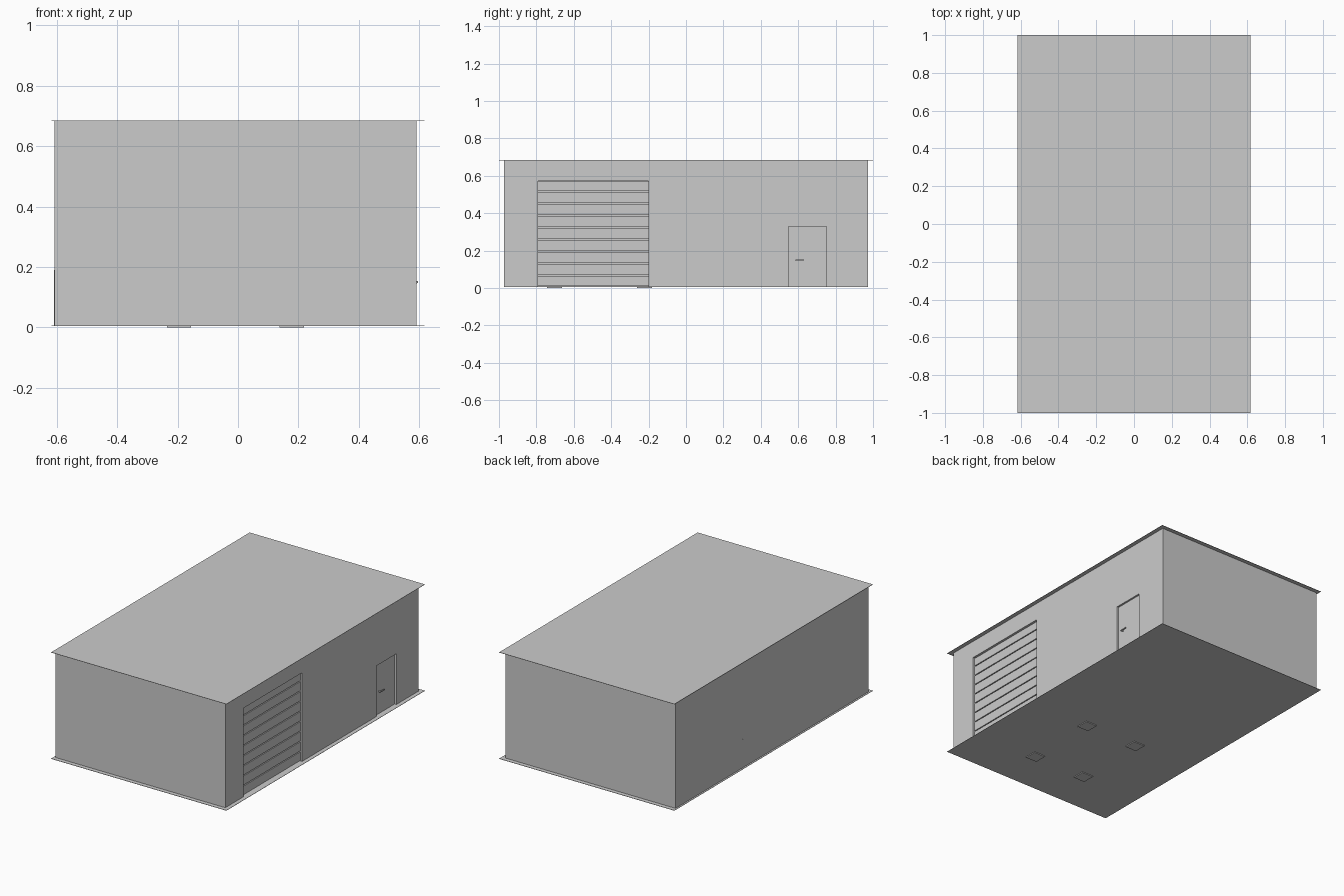
import bpy, bmesh

if "Cube" in bpy.data.objects:
    bpy.data.objects.remove(bpy.data.objects["Cube"])

X0, X1 = -0.607, 0.592      # wall extents
Y0, Y1 = -0.973, 0.973
Z0, Z1 = 0.007, 0.684
RECESS = 0.012

grey = bpy.data.materials.new("light_grey")
grey.diffuse_color = (0.6, 0.6, 0.6, 1)
grey.use_nodes = True
grey.node_tree.nodes["Principled BSDF"].inputs["Base Color"].default_value = grey.diffuse_color


def finish(name, bm):
    me = bpy.data.meshes.new(name)
    bm.to_mesh(me)
    bm.free()
    me.materials.append(grey)
    ob = bpy.data.objects.new(name, me)
    bpy.context.collection.objects.link(ob)
    return ob


def box(name, x0, x1, y0, y1, z0, z1):
    bm = bmesh.new()
    bmesh.ops.create_cube(bm, size=1)
    for v in bm.verts:
        v.co = (x0 + (v.co.x + 0.5) * (x1 - x0),
                y0 + (v.co.y + 0.5) * (y1 - y0),
                z0 + (v.co.z + 0.5) * (z1 - z0))
    return finish(name, bm)


def quad(bm, *pts):
    bm.faces.new([bm.verts.new(p) for p in pts])


def wall_y(bm, x, y0, y1, z0, z1):
    """Rectangle facing +x."""
    quad(bm, (x, y0, z0), (x, y1, z0), (x, y1, z1), (x, y0, z1))


# Floor and roof plates overhang the walls
box("floor_plate", -0.618, 0.618, -1, 1, 0.005, Z0)
box("roof_plate", -0.618, 0.618, -1, 1, Z1 - 0.001, Z1 + 0.001)

# Plain front, back and left walls
bm = bmesh.new()
quad(bm, (X0, Y0, Z0), (X1, Y0, Z0), (X1, Y0, Z1), (X0, Y0, Z1))
quad(bm, (X1, Y1, Z0), (X0, Y1, Z0), (X0, Y1, Z1), (X1, Y1, Z1))
quad(bm, (X0, Y1, Z0), (X0, Y0, Z0), (X0, Y0, Z1), (X0, Y1, Z1))
finish("plain_walls", bm)

# Right wall with two openings, each lined with jambs
GARAGE = (-0.79, -0.20, 0.572)
DOOR = (0.549, 0.751, 0.33)
bm = bmesh.new()
y = Y0
for a, b, top in (GARAGE, DOOR):
    wall_y(bm, X1, y, a, Z0, Z1)
    wall_y(bm, X1, a, b, top, Z1)
    xi = X1 - 0.022
    quad(bm, (X1, a, Z0), (xi, a, Z0), (xi, a, top), (X1, a, top))
    quad(bm, (xi, b, Z0), (X1, b, Z0), (X1, b, top), (xi, b, top))
    quad(bm, (xi, a, top), (xi, b, top), (X1, b, top), (X1, a, top))
    y = b
wall_y(bm, X1, y, Y1, Z0, Z1)
bmesh.ops.remove_doubles(bm, verts=bm.verts, dist=1e-5)
finish("right_wall", bm)

# Sectional garage door: backing sheet and slats with narrow gaps
a, b, top = GARAGE
box("garage_backing", X1 - 0.026, X1 - 0.022, a, b, Z0, top)
levels = [Z0] + [0.068 + 0.064 * i for i in range(8)] + [top]
for i in range(len(levels) - 1):
    box(f"garage_slat_{i + 1}", X1 - 0.022, X1 - RECESS, a, b,
        levels[i] + 0.003, levels[i + 1] - 0.003)

# Side door with lever handle
a, b, top = DOOR
box("side_door", X1 - 0.022, X1 - RECESS, a, b, Z0, top)
box("handle_stem", X1 - RECESS, X1 + 0.001, 0.585, 0.593, 0.146, 0.154)
box("handle_lever", X1 - 0.002, X1 + 0.004, 0.585, 0.63, 0.147, 0.153)

# Thin seam on the left wall
box("left_wall_seam", X0 - 0.002, X0 + 0.001, 0.296, 0.299, Z0, 0.19)

# Four flat pads under the floor
for i, x in enumerate((-0.195, 0.178)):
    for j, y in enumerate((-0.703, -0.223)):
        box(f"floor_pad_{i}{j}", x - 0.04, x + 0.04, y - 0.04, y + 0.04, 0, 0.006)
